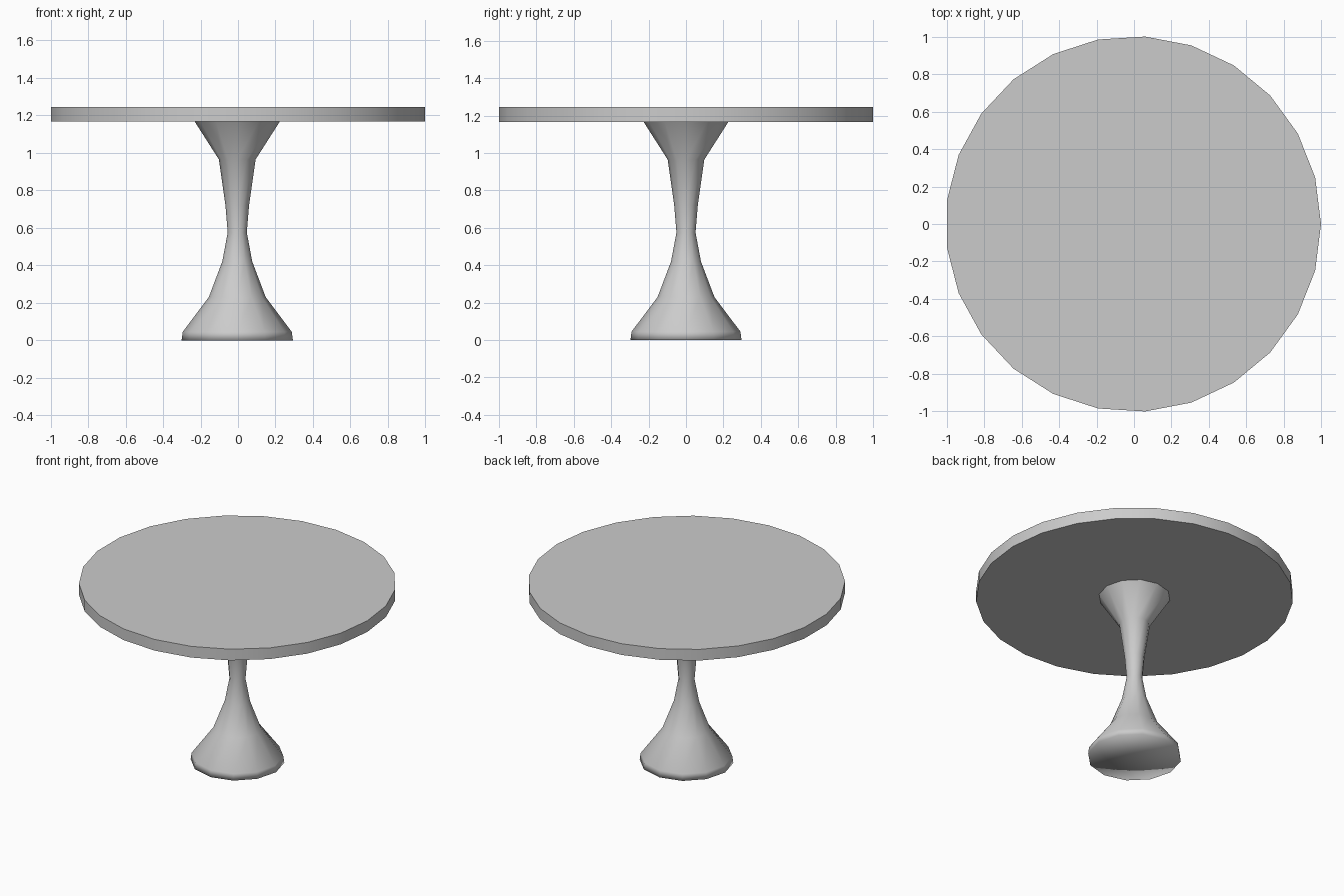
import bpy, bmesh, math

if "Cube" in bpy.data.objects:
    bpy.data.objects.remove(bpy.data.objects["Cube"])

CX = -0.004  # shared axis; the odd-sided top is centred by its bounds

grey = bpy.data.materials.new("mid_grey")
grey.diffuse_color = (0.588, 0.588, 0.588, 1)
grey.use_nodes = True
grey.node_tree.nodes["Principled BSDF"].inputs["Base Color"].default_value = grey.diffuse_color


def lathe(name, profile, sides, sharp_degrees):
    """Revolve (radius, z) points into a capped solid, sharp above an angle."""
    bm = bmesh.new()
    rings = []
    for r, z in profile:
        angles = [2 * math.pi * i / sides for i in range(sides)]
        rings.append([bm.verts.new((CX + r * math.cos(a), r * math.sin(a), z)) for a in angles])
    for low, high in zip(rings, rings[1:]):
        for i in range(sides):
            j = (i + 1) % sides
            bm.faces.new((low[i], low[j], high[j], high[i]))
    caps = [bm.faces.new(rings[0][::-1]), bm.faces.new(rings[-1])]
    bm.normal_update()
    bmesh.ops.poke(bm, faces=caps)  # fan the caps around a centre point
    bm.normal_update()
    for f in bm.faces:
        f.smooth = True
    for e in bm.edges:
        e.smooth = e.calc_face_angle() < math.radians(sharp_degrees)
    mesh = bpy.data.meshes.new(name)
    bm.to_mesh(mesh)
    bm.free()
    mesh.materials.append(grey)
    obj = bpy.data.objects.new(name, mesh)
    bpy.context.collection.objects.link(obj)
    return obj


# Round table top with crisp rims
lathe("table_top", [(1.002, 1.167), (1.002, 1.245)], 25, 30)

# Flared pedestal, softly shaded through to its foot; only the hidden upper rim is sharp
lathe("pedestal", [(0.297, 0.0), (0.291, 0.045), (0.152, 0.23), (0.08, 0.42),
                   (0.051, 0.575), (0.063, 0.72), (0.098, 0.965), (0.227, 1.167)], 12, 100)
